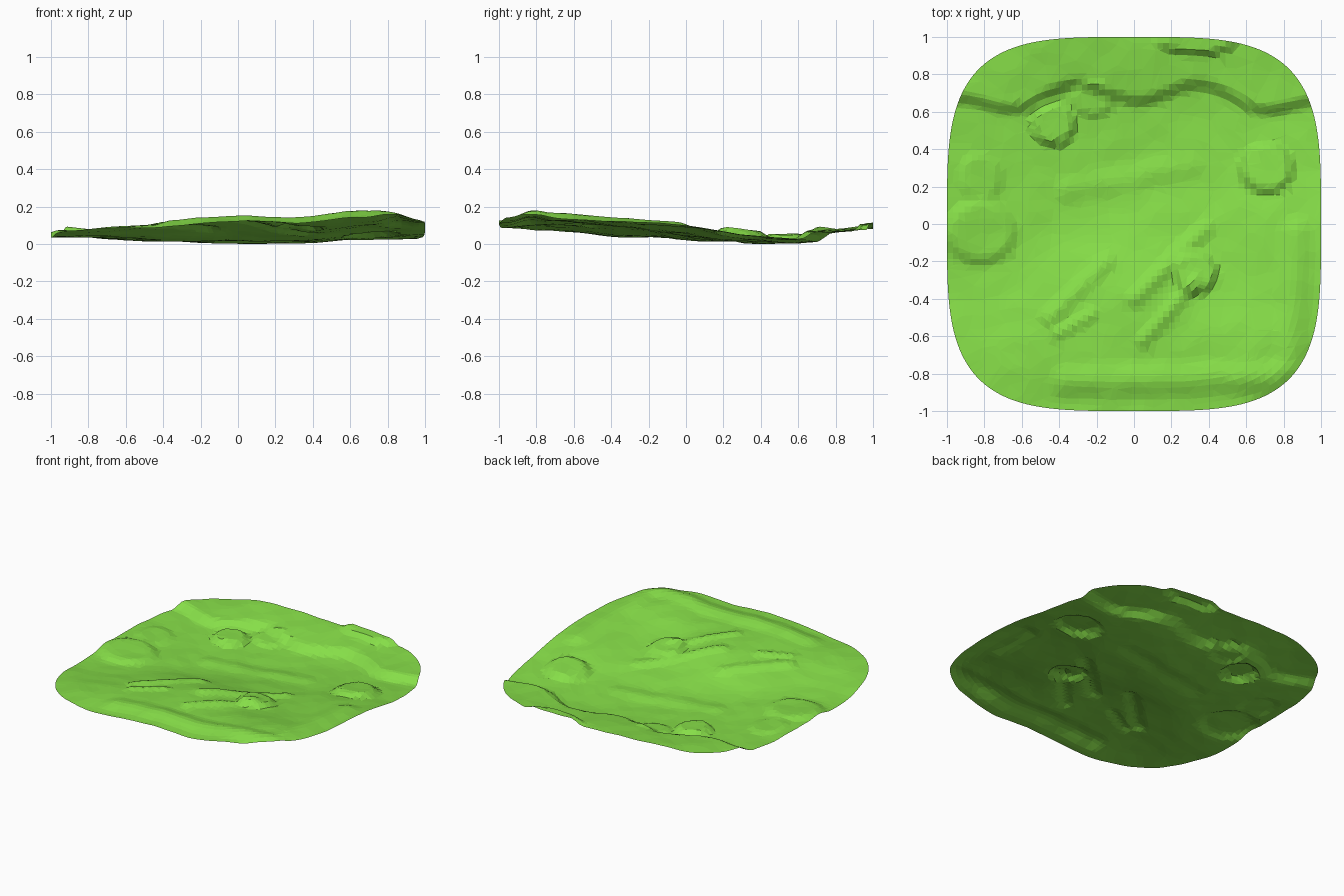
import bpy, bmesh, math
from mathutils import Vector, noise

cube = bpy.data.objects.get("Cube")
if cube:
    bpy.data.objects.remove(cube)

# Broad relief in hundredths: rows run front to back, columns left to right
RELIEF = [
    [8, 9, 11, 13, 12, 15, 14],
    [7, 10, 12, 14, 13, 17, 14],
    [5, 6, 9, 13, 10, 12, 13],
    [6, 4, 3, 5, 6, 9, 11],
    [6, 4, 2, 1, 2, 4, 6],
    [6, 4, 3, 2, 2, 3, 4],
    [4, 5, 6, 5, 4, 4, 3],
]
# Flat-topped mounds: x, y, radius x, radius y, height
MOUNDS = [
    (-.43, .53, .12, .12, .035), (.71, .30, .15, .14, .035),
    (.33, -.26, .12, .12, .035), (-.22, .67, .12, .10, .02),
    (.34, .98, .22, .08, .03), (-.82, -.04, .20, .18, .025),
    (-.82, .25, .12, .14, .012),
]
# Ridges: start, end, half width, height
RIDGES = [
    ((-.45, -.50), (-.15, -.20), .07, .018), ((0, -.40), (.38, -.02), .07, .02),
    ((-.42, -.59), (-.22, -.48), .05, .015), ((.05, -.62), (.33, -.30), .06, .018),
    ((-.35, -.84), (.75, -.82), .12, .025), ((-.35, .18), (.30, .32), .10, .012),
    ((.84, -.75), (.86, -.05), .12, .02),
]


def smooth(t):
    t = max(0, min(1, t))
    return t * t * (3 - 2 * t)


def spline(p, t):
    """Smooth interpolation through evenly spaced values."""
    s = (t + 1) / 2 * (len(p) - 1)
    i = max(0, min(len(p) - 2, int(s)))
    f = s - i
    a, b, c, d = (p[max(0, min(len(p) - 1, i + k))] for k in (-1, 0, 1, 2))
    return b + f / 2 * (c - a + f * (2*a - 5*b + 4*c - d + f * (3*(b - c) + d - a)))


def segment_distance(p, a, b):
    a, b = Vector(a), Vector(b)
    t = (p - a).dot(b - a) / (b - a).length_squared
    return (p - a - (b - a) * max(0, min(1, t))).length


def height(x, y):
    z = spline([spline(row, x) for row in RELIEF], y) / 100
    # Winding bank along the back
    bank = .70 + .05 * math.cos(x * 9.5 + 2.9) - .10 * x * x
    z += .045 * smooth((y - bank + .04) / .09)
    for mx, my, rx, ry, h in MOUNDS:
        z += h * smooth((1.1 - math.hypot((x - mx) / rx, (y - my) / ry)) / .4)
    p = Vector((x, y))
    for a, b, w, h in RIDGES:
        z += h * smooth(1 - segment_distance(p, a, b) / w)
    # Uneven ground
    z += .008 * noise.noise(Vector((x * 3, y * 3, .5)))
    return z + .005 * noise.noise(Vector((x * 8, y * 8, 2)))


# Rounded-square sheet of ground
bm = bmesh.new()
bmesh.ops.create_grid(bm, x_segments=64, y_segments=64, size=1)
for v in bm.verts:
    u, w = abs(v.co.x), abs(v.co.y)
    if u + w > 0:
        v.co *= max(u, w) / (u ** 3.7 + w ** 3.7) ** (1 / 3.7)
    v.co.z = height(v.co.x, v.co.y)
low = min(v.co.z for v in bm.verts)
for v in bm.verts:
    v.co.z -= low
mesh = bpy.data.meshes.new("ground")
bm.to_mesh(mesh)
bm.free()

ground = bpy.data.objects.new("ground", mesh)
bpy.context.collection.objects.link(ground)

# Irregular facets
facets = ground.modifiers.new("facets", "DECIMATE")
facets.ratio = .4

# Grass colour
GREEN = (.24, .73, .065, 1)
grass = bpy.data.materials.new("grass_green")
grass.use_nodes = True
grass.diffuse_color = GREEN
for node in grass.node_tree.nodes:
    if node.type == "BSDF_PRINCIPLED":
        node.inputs["Base Color"].default_value = GREEN
mesh.materials.append(grass)
